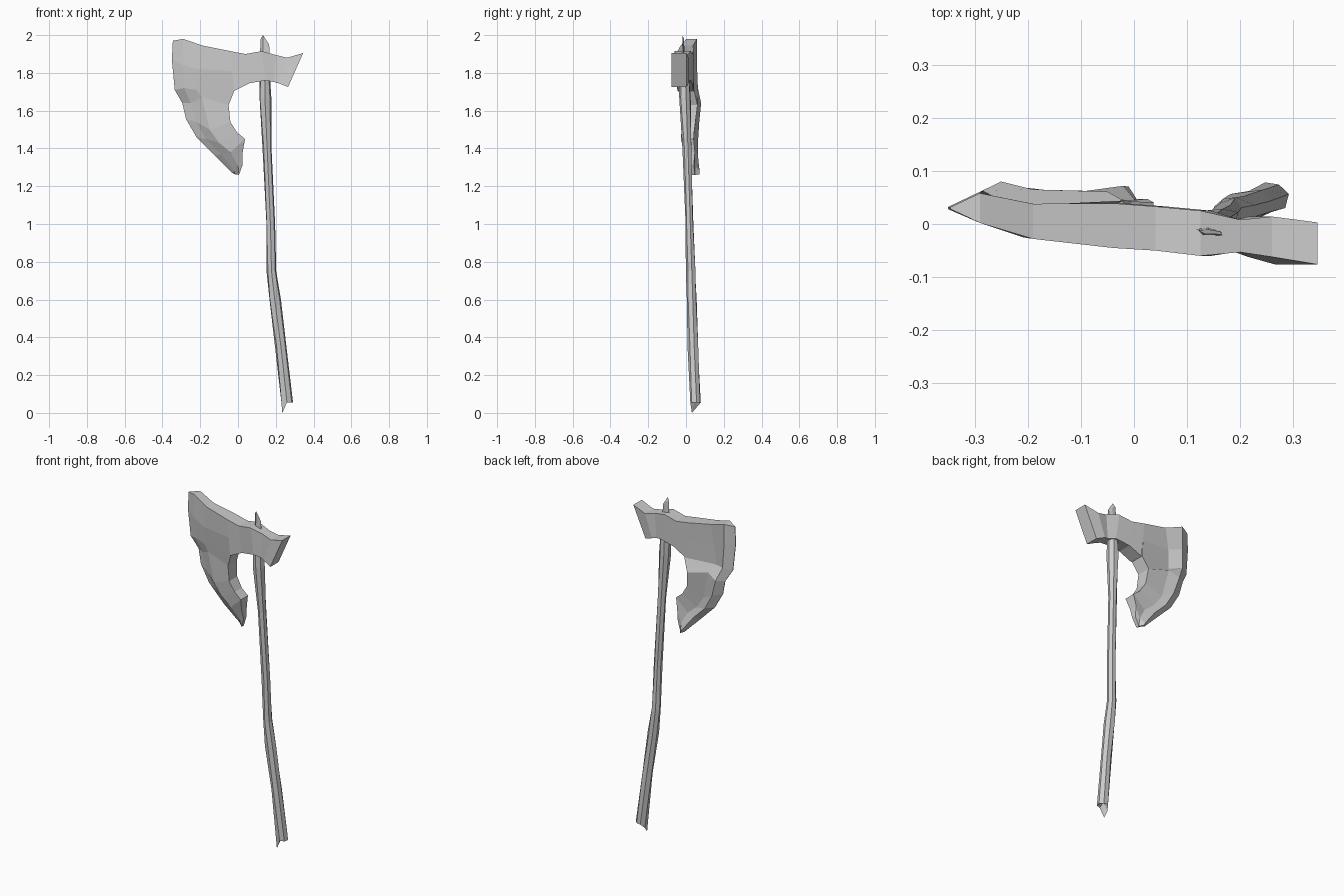
import bpy, bmesh, math
from mathutils import Vector

default_cube = bpy.data.objects.get("Cube")
if default_cube:
    bpy.data.objects.remove(default_cube, do_unlink=True)

grey = bpy.data.materials.new("plain grey")
grey.use_nodes = True
colour = (0.6, 0.6, 0.6, 1)
grey.diffuse_color = colour
grey.node_tree.nodes["Principled BSDF"].inputs["Base Color"].default_value = colour


def finish(bm, name):
    """Weld, orient and store a flat shaded part."""
    bmesh.ops.remove_doubles(bm, verts=bm.verts, dist=0.0005)
    bmesh.ops.recalc_face_normals(bm, faces=bm.faces)
    mesh = bpy.data.meshes.new(name)
    bm.to_mesh(mesh)
    bm.free()
    mesh.materials.append(grey)
    part = bpy.data.objects.new(name, mesh)
    bpy.context.collection.objects.link(part)


def loft(bm, rings, cap_start=True):
    """Skin a list of equally long vertex rings, cap the end, return the loops."""
    loops = [[bm.verts.new(p) for p in ring] for ring in rings]
    for lower, upper in zip(loops, loops[1:]):
        count = len(lower)
        for i in range(count):
            j = (i + 1) % count
            bm.faces.new((lower[i], lower[j], upper[j], upper[i]))
    if cap_start:
        bm.faces.new(loops[0])
    bm.faces.new(loops[-1])
    return loops


# Blade rows from top to tip: (x, z) of cutting edge, bevel, middle and inner rim
blade_rows = [
    [(-.345, 1.97), (-.29, 1.98), (-.19, 1.945), (-.04, 1.915)],
    [(-.35, 1.87), (-.29, 1.84), (-.21, 1.82), (-.03, 1.81)],
    [(-.335, 1.71), (-.285, 1.72), (-.22, 1.71), (-.02, 1.705)],
    [(-.295, 1.64), (-.25, 1.64), (-.19, 1.67), (-.05, 1.63)],
    [(-.275, 1.555), (-.22, 1.54), (-.15, 1.5), (-.04, 1.54)],
    [(-.22, 1.46), (-.17, 1.45), (-.1, 1.43), (-.005, 1.485)],
    [(-.12, 1.36), (-.09, 1.37), (-.04, 1.38), (.037, 1.45)],
    [(-.03, 1.27), (-.02, 1.28), (0, 1.31), (.025, 1.38)],
    [(-.02, 1.265), (-.01, 1.262), (.005, 1.26), (.025, 1.315)],
]
column_centre = [.03, .03, .005, -.003]
column_half = [.002, .028, .033, .042]
# Per row: sideways shift, overall thickness, thickness of the middle column
row_shape = [(0, 1, 1), (0, 1, .9), (.005, 1, .5), (.022, 1, 1.15), (.015, .9, 1),
             (.012, .8, .9), (.01, .8, .8), (.025, .6, .5), (.032, .3, .3)]

bm = bmesh.new()
sides = []
for sign in (-1, 1):
    grid = []
    for points, (shift, thick, middle) in zip(blade_rows, row_shape):
        row = []
        for c, (x, z) in enumerate(points):
            half = column_half[c] * (middle if c == 2 else thick)
            row.append(bm.verts.new((x, column_centre[c] + shift + sign * half, z)))
        grid.append(row)
    for a, b in zip(grid, grid[1:]):
        for c in range(3):
            bm.faces.new((a[c], a[c + 1], b[c + 1], b[c]))
    sides.append(grid)

# Close the blade along its rim, leaving the neck open for the socket
front, back = sides
last = len(front) - 1
for r in range(last):
    for c in (0, 3):
        if c == 0 or r >= 2:
            bm.faces.new((front[r][c], front[r + 1][c], back[r + 1][c], back[r][c]))
for r in (0, last):
    for c in range(3):
        bm.faces.new((front[r][c], front[r][c + 1], back[r][c + 1], back[r][c]))

# Socket and hammer end: top x, z, bottom x, z, front y, back y
stations = [
    (-.04, 1.915, -.02, 1.705, -.045, .039),
    (.04, 1.9, .06, 1.745, -.05, .033),
    (.125, 1.915, .145, 1.76, -.06, .025),
    (.2, 1.895, .19, 1.752, -.053, .008),
    (.26, 1.88, .215, 1.745, -.062, .014),
    (.345, 1.905, .265, 1.725, -.076, .003),
]
rings = [[(xt, yf, zt), (xb, yf, zb), (xb, yb, zb), (xt, yb, zt)]
         for xt, zt, xb, zb, yf, yb in stations]
loft(bm, rings, cap_start=False)
finish(bm, "axe_head")

# Bent wooden handle: centre x, y, z and radii across x and y
path = [
    (.26, .05, .055, .032, .031), (.228, .038, .35, .033, .03),
    (.195, .03, .6, .033, .029), (.178, .026, .75, .028, .027),
    (.172, .018, 1, .025, .023), (.155, .006, 1.4, .026, .025),
    (.143, -.006, 1.67, .034, .034), (.142, -.01, 1.8, .03, .03),
]
SIDES = 7
rings = []
for n, (x, y, z, rx, ry) in enumerate(path):
    ring = []
    for i in range(SIDES):
        angle = math.tau * i / SIDES + 0.2
        knot = 1 - 0.12 * ((i + n) % 2)
        ring.append(Vector((x + rx * knot * math.cos(angle),
                            y + ry * knot * math.sin(angle), z)))
    rings.append(ring)

# Broken lower end with a hollow in its middle
rings[0][3].z = 0.03
rings[0][4].z = 0.0
bm = bmesh.new()
end_loop = loft(bm, rings, cap_start=False)[0]
hollow = bm.verts.new((.258, .05, .075))
for i in range(SIDES):
    bm.faces.new((end_loop[i], end_loop[(i + 1) % SIDES], hollow))
finish(bm, "handle")

# Splinter of the handle poking out above the socket
outline = [(.115, -.008), (.13, -.022), (.168, -.024), (.165, -.014), (.14, -.006)]
tips = [1.98, 2, 1.95, 1.94, 1.97]
base = [(x, y, 1.87) for x, y in outline]
top = [(.12 + (x - .115) * .85, -.015 + (y + .015) * .5, z)
       for (x, y), z in zip(outline, tips)]
bm = bmesh.new()
loft(bm, [base, top])
finish(bm, "handle_splinter")
